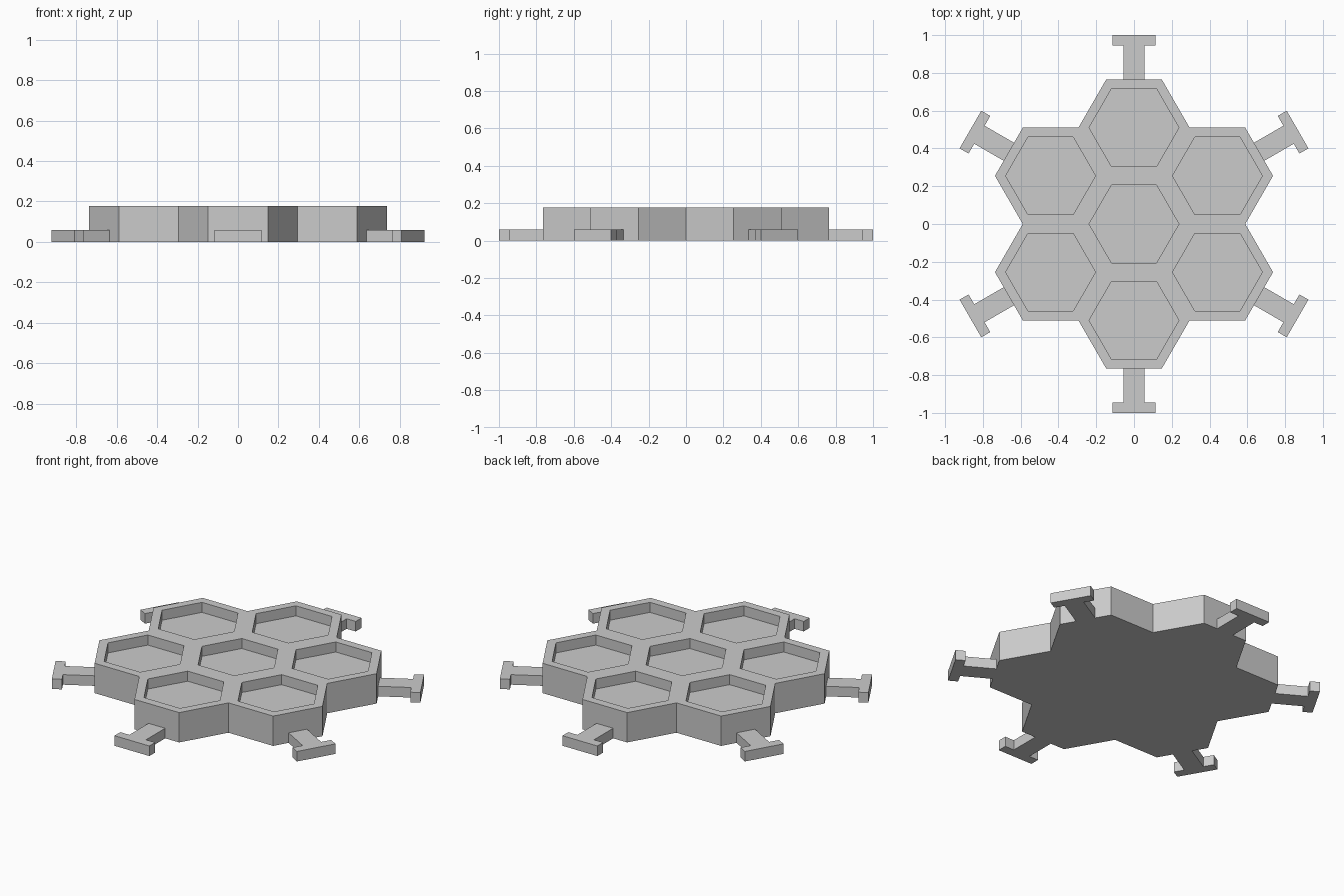
import bpy, bmesh
from math import cos, sin, pi, sqrt
from mathutils import Matrix, Vector

cube = bpy.data.objects.get("Cube")
if cube:
    bpy.data.objects.remove(cube, do_unlink=True)

APOTHEM = 0.255      # half the width of one cell across its flats
RIM = 0.049          # wall between cell edge and pocket
HEIGHT = 0.178
POCKET = 0.06
TAB_HEIGHT = 0.06

grey = bpy.data.materials.new("plain_grey")
grey.use_nodes = True
colour = (0.6, 0.6, 0.6, 1)
grey.diffuse_color = colour
grey.node_tree.nodes["Principled BSDF"].inputs["Base Color"].default_value = colour


def finish(bm, name):
    bmesh.ops.recalc_face_normals(bm, faces=bm.faces)
    mesh = bpy.data.meshes.new(name)
    bm.to_mesh(mesh)
    bm.free()
    mesh.materials.append(grey)
    obj = bpy.data.objects.new(name, mesh)
    bpy.context.collection.objects.link(obj)
    return obj


def polar(radius, angle, z=0):
    return Vector((radius * cos(angle), radius * sin(angle), z))


# Honeycomb tray: seven joined hexagons with sunken pockets
bm = bmesh.new()
centres = [Vector()] + [polar(2 * APOTHEM, pi / 6 + k * pi / 3) for k in range(6)]
for c in centres:
    bm.faces.new([bm.verts.new(c + polar(2 * APOTHEM / sqrt(3), k * pi / 3, HEIGHT))
                  for k in range(6)])
bmesh.ops.remove_doubles(bm, verts=bm.verts, dist=0.001)
outline = [e for e in bm.edges if e.is_boundary]
cells = list(bm.faces)

# Outer walls and underside
walls = bmesh.ops.extrude_edge_only(bm, edges=outline)["geom"]
for v in walls:
    if isinstance(v, bmesh.types.BMVert):
        v.co.z = 0
bmesh.ops.contextual_create(
    bm, geom=[e for e in bm.edges if e.is_boundary and e.verts[0].co.z < 0.01])

# Pockets
bmesh.ops.inset_individual(bm, faces=cells, thickness=RIM, use_even_offset=True)
floors = bmesh.ops.extrude_discrete_faces(bm, faces=cells)["faces"]
for f in floors:
    for v in f.verts:
        v.co.z = HEIGHT - POCKET
finish(bm, "honeycomb_tray")

# T-shaped connector tabs, one on each outer cell
half = [(0.055, 0.765), (0.055, 0.945), (0.115, 0.945), (0.115, 1.0)]
profile = half + [(-x, y) for x, y in reversed(half)]
for k in range(6):
    bm = bmesh.new()
    face = bm.faces.new([bm.verts.new((x, y, 0)) for x, y in profile])
    top = bmesh.ops.extrude_face_region(bm, geom=[face], use_keep_orig=True)["geom"]
    bmesh.ops.translate(bm, vec=(0, 0, TAB_HEIGHT),
                        verts=[v for v in top if isinstance(v, bmesh.types.BMVert)])
    bm.transform(Matrix.Rotation(k * pi / 3, 4, "Z"))
    finish(bm, f"connector_tab_{k + 1}")
